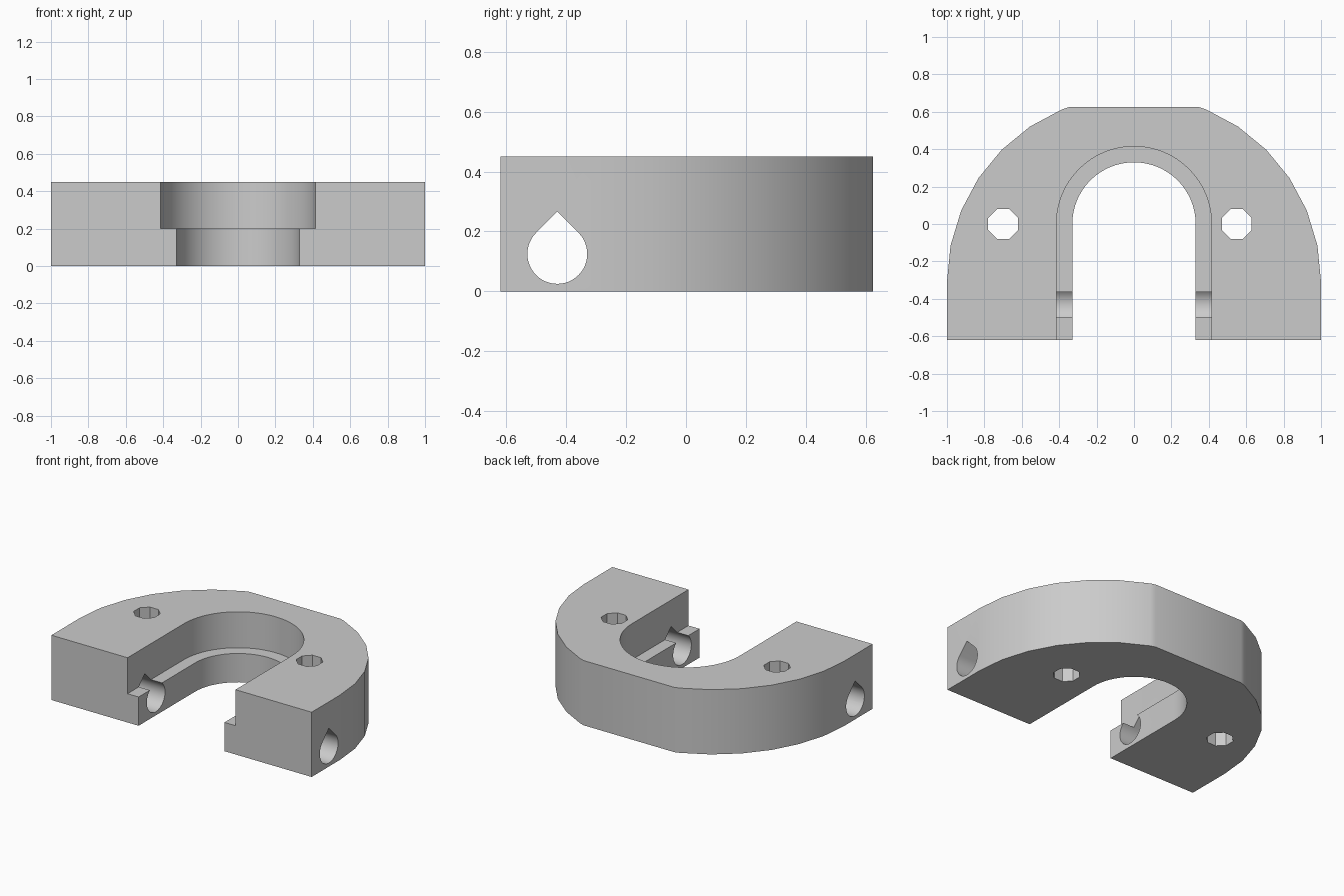
import bpy, bmesh
from math import sin, cos, pi, radians
from mathutils import Vector

if "Cube" in bpy.data.objects:
    bpy.data.objects.remove(bpy.data.objects["Cube"], do_unlink=True)

HEIGHT, FRONT, BACK = 0.45, -0.62, 0.625
LEDGE = 0.20

steel = bpy.data.materials.new("plain grey")
steel.use_nodes = True
grey = (0.6, 0.6, 0.6, 1)
steel.diffuse_color = grey
steel.node_tree.nodes["Principled BSDF"].inputs["Base Color"].default_value = grey


def prism(name, points, depth):
    """Extrude a closed 3D outline along a depth vector."""
    bm = bmesh.new()
    face = bm.faces.new([bm.verts.new(p) for p in points])
    ext = bmesh.ops.extrude_face_region(bm, geom=[face])
    moved = [v for v in ext["geom"] if isinstance(v, bmesh.types.BMVert)]
    bmesh.ops.translate(bm, verts=moved, vec=Vector(depth))
    bmesh.ops.recalc_face_normals(bm, faces=bm.faces)
    mesh = bpy.data.meshes.new(name)
    bm.to_mesh(mesh)
    bm.free()
    mesh.materials.append(steel)
    obj = bpy.data.objects.new(name, mesh)
    bpy.context.collection.objects.link(obj)
    return obj


def arc(cx, cy, r, start, end, steps):
    angles = [radians(start + (end - start) * i / steps) for i in range(steps + 1)]
    return [(cx + r * cos(a), cy + r * sin(a)) for a in angles]


def slot(name, r, z0, z1):
    """Round-ended slot open to the front."""
    outline = [(r, FRONT - 0.2)] + arc(0, 0, r, 0, 180, 32) + [(-r, FRONT - 0.2)]
    return prism(name, [(x, y, z0) for x, y in outline], (0, 0, z1 - z0))


# Horseshoe block: faceted half round with the back cut flat
rim = arc(0, -0.31, 1, 0, 67.5, 6)
rim.append((0.347, BACK))
right_half = [(1, FRONT)] + rim
outline = right_half + [(-x, y) for x, y in reversed(right_half)]
block = prism("horseshoe_block", [(x, y, 0) for x, y in outline], (0, 0, HEIGHT))

# Stepped slot, leaving a ledge along the lower inner wall
cutters = [slot("lower_slot", 0.33, -0.1, LEDGE + 0.05),
           slot("upper_slot", 0.415, LEDGE, HEIGHT + 0.1)]

# Two octagonal screw holes
for x in (-0.70, 0.55):
    ring = arc(x, 0, 0.086, 22.5, 337.5, 7)
    cutters.append(prism("screw_hole", [(px, py, -0.1) for px, py in ring], (0, 0, 0.7)))

# Teardrop cross hole through both legs
drop = arc(-0.43, 0.125, 0.10, 135, 405, 36) + [(-0.43, 0.125 + 0.10 * 2 ** 0.5)]
cutters.append(prism("cross_hole", [(-1.2, y, z) for y, z in drop], (2.4, 0, 0)))

for cutter in cutters:
    cutter.hide_render = True
    mod = block.modifiers.new(cutter.name, "BOOLEAN")
    mod.operation = "DIFFERENCE"
    mod.solver = "EXACT"
    mod.object = cutter

# Bake the cuts, then drop the cutters
bpy.context.view_layer.update()
evaluated = block.evaluated_get(bpy.context.evaluated_depsgraph_get())
cut_mesh = bpy.data.meshes.new_from_object(evaluated)
block.modifiers.clear()
block.data = cut_mesh
for cutter in cutters:
    bpy.data.objects.remove(cutter, do_unlink=True)

bpy.ops.object.select_all(action="DESELECT")
block.select_set(True)
bpy.context.view_layer.objects.active = block
bpy.ops.object.shade_smooth_by_angle(angle=radians(30))
